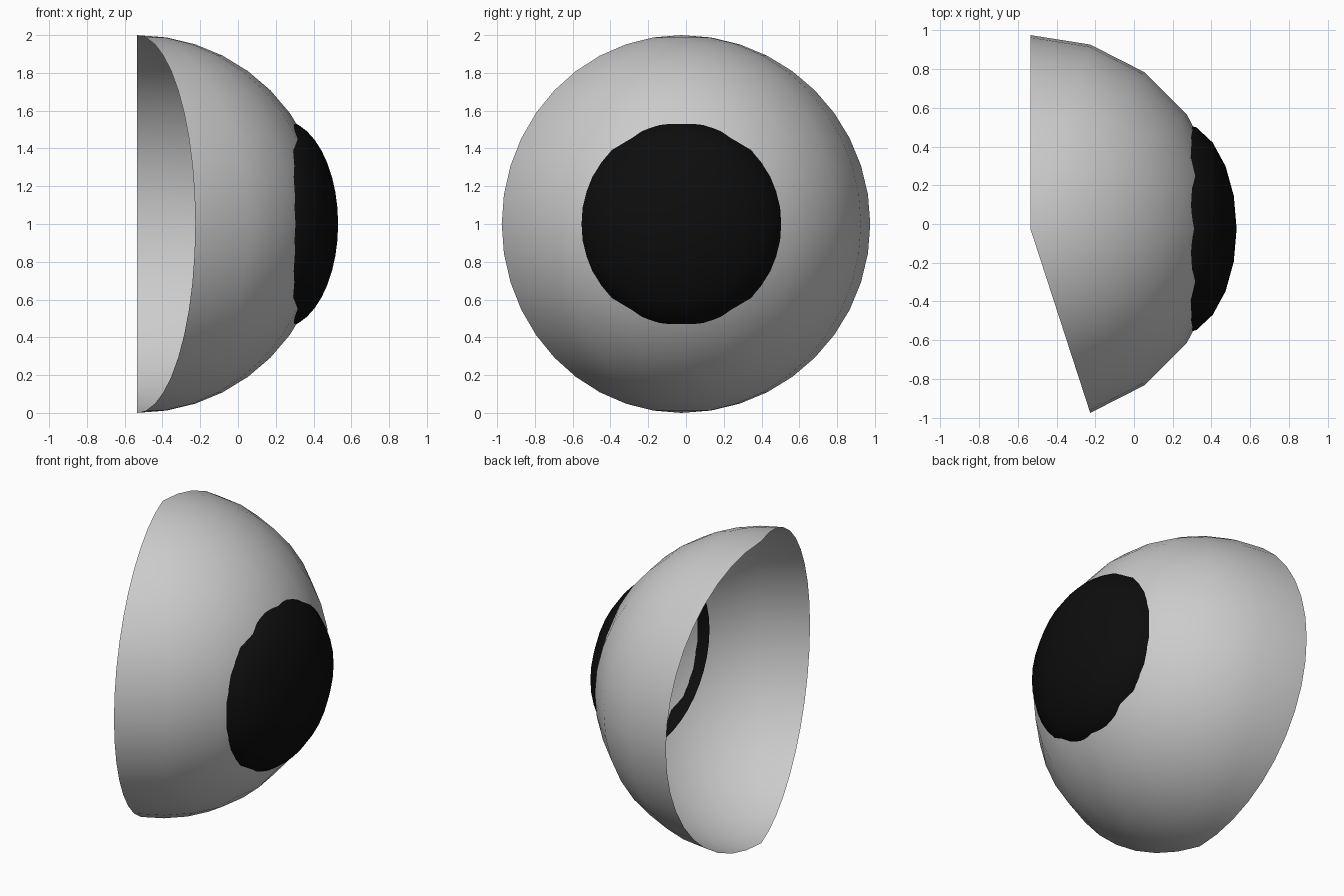
import bpy, bmesh, math
from mathutils import Vector

if "Cube" in bpy.data.objects:
    bpy.data.objects.remove(bpy.data.objects["Cube"])


def shell(name, centre, scale, start_deg, end_deg, colour=None):
    """Smooth open slice of a UV sphere, kept between two meridians."""
    bm = bmesh.new()
    bmesh.ops.create_uvsphere(bm, u_segments=20, v_segments=20, radius=1)

    def outside(face):
        c = face.calc_center_median()
        return not start_deg < math.degrees(math.atan2(c.y, c.x)) < end_deg

    bmesh.ops.delete(bm, geom=[f for f in bm.faces if outside(f)], context='FACES')
    for v in bm.verts:
        v.co = Vector(a * b for a, b in zip(v.co, scale)) + Vector(centre)
    for f in bm.faces:
        f.smooth = True
    mesh = bpy.data.meshes.new(name)
    bm.to_mesh(mesh)
    bm.free()
    obj = bpy.data.objects.new(name, mesh)
    bpy.context.collection.objects.link(obj)
    if colour:
        mat = bpy.data.materials.new(name)
        mat.diffuse_color = colour
        mat.use_nodes = True
        mat.node_tree.nodes["Principled BSDF"].inputs["Base Color"].default_value = mat.diffuse_color
        mesh.materials.append(mat)
    return obj


# White of the eye: half sphere with one extra segment missing on the front side
shell("eyeball", (-0.535, -0.0245, 1), (1, 1, 1), -72, 90)

# Flattened black dome pushed through the eyeball
shell("pupil", (0.23, -0.0245, 1), (0.30, 0.55, 0.55), -90, 90, (0.004, 0.004, 0.004, 1))
